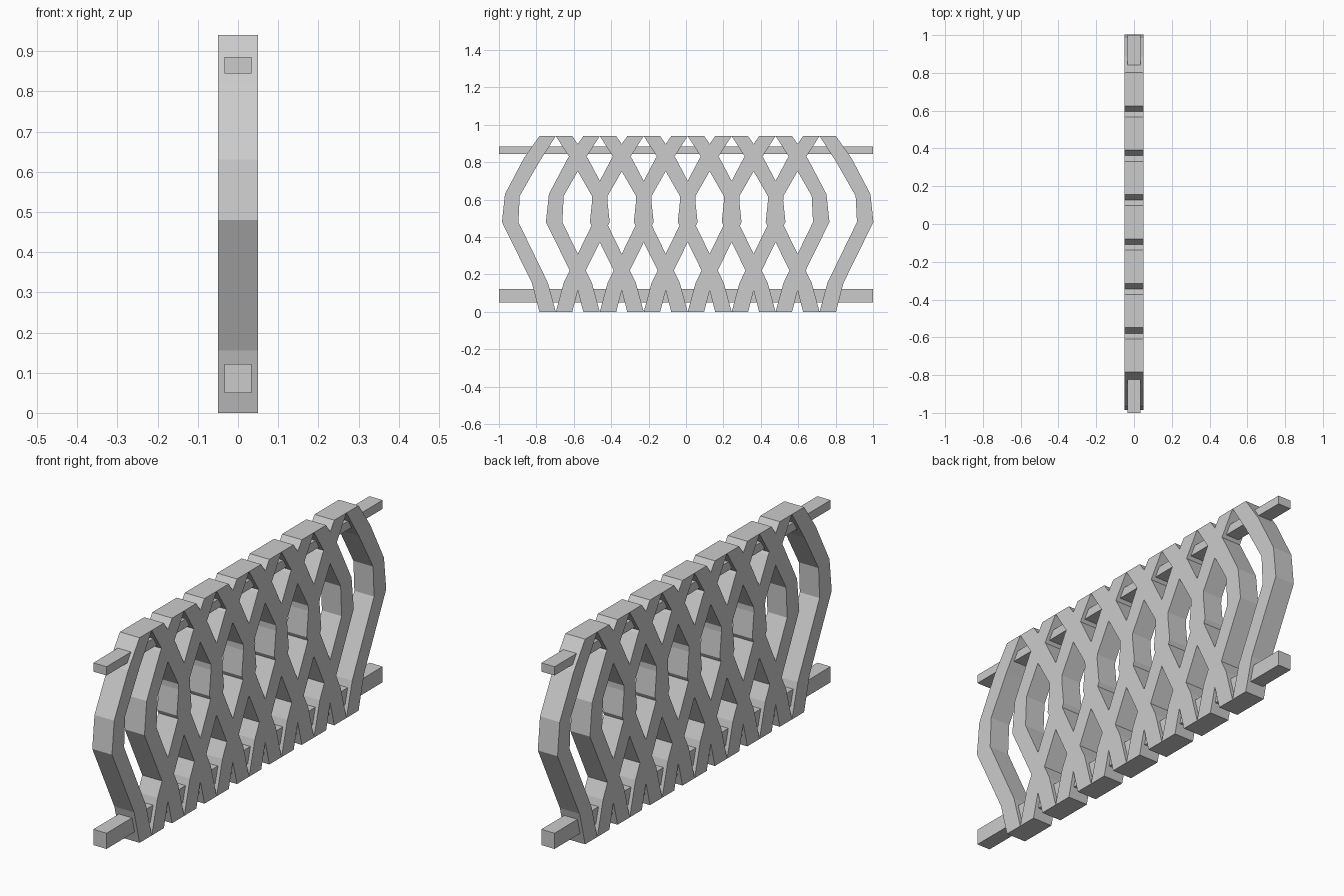
import bpy, bmesh

cube = bpy.data.objects.get("Cube")
if cube:
    bpy.data.objects.remove(cube, do_unlink=True)

grey = bpy.data.materials.new("light grey")
grey.use_nodes = True
COLOUR = (0.6, 0.6, 0.6, 1)
grey.diffuse_color = COLOUR
grey.node_tree.nodes["Principled BSDF"].inputs["Base Color"].default_value = COLOUR

# Bowed strip profile: offset from the ring centre, height
OUTER = [(0.088, 0), (0.128, 0.155), (0.288, 0.48), (0.272, 0.63), (0.172, 0.82), (0.088, 0.94)]
INNER = [(0, 0), (0.042, 0.155), (0.2, 0.48), (0.193, 0.62), (0.09, 0.80), (0, 0.94)]
HALF_DEPTH = 0.05
COUNT, SPACING, FIRST = 7, 0.235, -0.696


def add_object(name, bm):
    bmesh.ops.recalc_face_normals(bm, faces=bm.faces)
    mesh = bpy.data.meshes.new(name)
    bm.to_mesh(mesh)
    bm.free()
    mesh.materials.append(grey)
    obj = bpy.data.objects.new(name, mesh)
    bpy.context.collection.objects.link(obj)
    return obj


def add_strip(bm, side):
    """One bowed strip with a rectangular section at each bend."""
    sections = []
    for (yo, zo), (yi, zi) in zip(OUTER, INNER):
        corners = [(-HALF_DEPTH, yo, zo), (HALF_DEPTH, yo, zo),
                   (HALF_DEPTH, yi, zi), (-HALF_DEPTH, yi, zi)]
        sections.append([bm.verts.new((x, side * y, z)) for x, y, z in corners])
    for low, high in zip(sections, sections[1:]):
        for i in range(4):
            j = (i + 1) % 4
            bm.faces.new((low[i], low[j], high[j], high[i]))
    bm.faces.new(sections[0])
    bm.faces.new(sections[-1])


# Overlapping rings, each a mirrored pair of strips
for n in range(COUNT):
    bm = bmesh.new()
    for side in (-1, 1):
        add_strip(bm, side)
    ring = add_object(f"lattice_ring_{n + 1}", bm)
    ring.location.y = FIRST + n * SPACING


# Long rails running through the rings
def add_rail(name, bottom, top):
    bm = bmesh.new()
    bmesh.ops.create_cube(bm, size=1)
    bmesh.ops.scale(bm, vec=(0.067, 2, top - bottom), verts=bm.verts)
    bmesh.ops.translate(bm, vec=(0, 0, (top + bottom) / 2), verts=bm.verts)
    add_object(name, bm)


add_rail("lower_rail", 0.05, 0.122)
add_rail("upper_rail", 0.845, 0.885)
